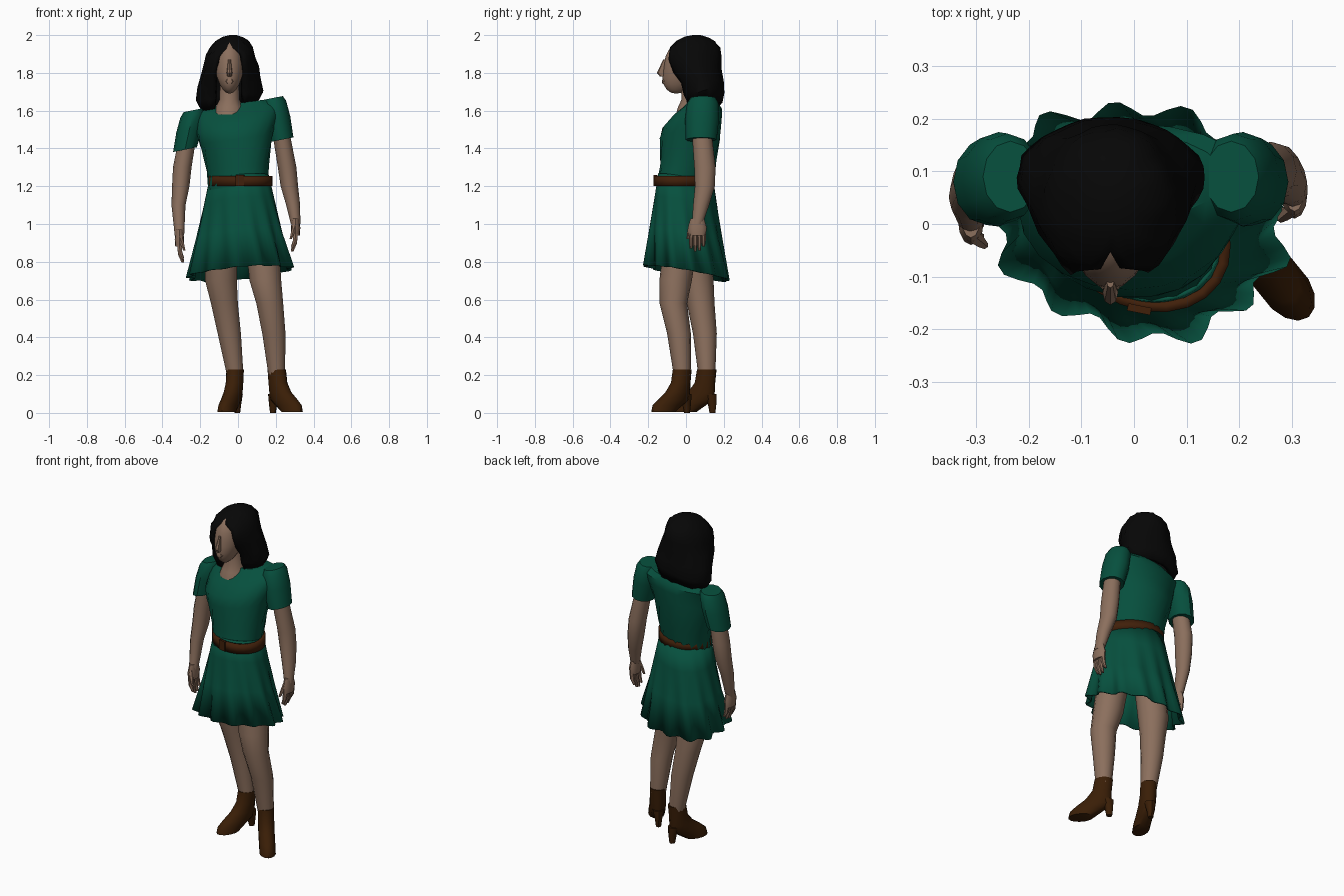
import bpy, bmesh, math, random
from mathutils import Matrix, Vector

random.seed(4)
cube = bpy.data.objects.get("Cube")
if cube:
    bpy.data.objects.remove(cube, do_unlink=True)
parts = []


def material(name, *rgb):
    mat = bpy.data.materials.new(name)
    mat.use_nodes = True
    mat.diffuse_color = (*rgb, 1)
    mat.node_tree.nodes["Principled BSDF"].inputs["Base Color"].default_value = (*rgb, 1)
    return mat


skin = material("skin", 0.26, 0.16, 0.11)
green = material("green cloth", 0.002, 0.08, 0.048)
black = material("black hair", 0.002, 0.002, 0.002)
dark_brown = material("dark brown leather", 0.042, 0.013, 0.002)
belt_brown = material("belt brown", 0.052, 0.014, 0.003)


def finish(name, bm, mat, thickness=0):
    mesh = bpy.data.meshes.new(name)
    bm.to_mesh(mesh)
    bm.free()
    mesh.materials.append(mat)
    part = bpy.data.objects.new(name, mesh)
    bpy.context.collection.objects.link(part)
    if thickness:
        solid = part.modifiers.new("thickness", "SOLIDIFY")
        solid.thickness = thickness
        solid.offset = -1
    parts.append(part)
    return part


def loft(name, rings, mat, sides=12, tilt=(0, 0), capped=True, arc=False, rough=0, thickness=0):
    """Skin elliptical rings: x, y, z, half width, half depth, turn (or front gap), pleat depth."""
    bm = bmesh.new()
    rows = []
    steps = sides - 1 if arc else sides
    for ring in sorted(rings, key=lambda ring: ring[2]):
        x, y, z, width, depth, turn, pleat = (*ring, 0, 0)[:7]
        gap = math.radians(turn) if arc else 0
        spin = Matrix.Rotation(0 if arc else math.radians(turn), 2)
        jitter = rough if gap else 0
        row = []
        for step in range(sides):
            angle = gap + (math.tau - 2 * gap) * step / steps - math.pi / 2
            swell = 1 + pleat * (math.cos(13 * angle) + math.sin(5 * angle + 1) / 2)
            swell += random.uniform(-jitter, jitter)
            offset = spin @ Vector((width * math.cos(angle), depth * math.sin(angle)))
            px, py = x + offset.x * swell, y + offset.y * swell
            pz = z + tilt[0] * px + tilt[1] * py + random.uniform(-jitter, jitter) / 3
            row.append(bm.verts.new((px, py, pz)))
        rows.append(row)
    for low, high in zip(rows, rows[1:]):
        for step in range(steps):
            following = (step + 1) % sides
            bm.faces.new((low[step], low[following], high[following], high[step]))
    if capped:
        bm.faces.new(reversed(rows[0]))
        bm.faces.new(rows[-1])
    bmesh.ops.remove_doubles(bm, verts=bm.verts[:], dist=0.0002)
    return finish(name, bm, mat, thickness)


def limb(name, path, radii, mat, depth=1.1, **options):
    """Skin a path of points with one radius each; depth is the front to back ratio."""
    rings = [(*point, radius, radius * depth) for point, radius in zip(path, radii)]
    return loft(name, rings, mat, **options)


# Dress bodice
loft("dress_bodice", [
    (0, -0.01, 1.2, 0.17, 0.138, -34), (0, 0.01, 1.3, 0.17, 0.143, -25),
    (-0.01, 0.02, 1.45, 0.195, 0.16, -8), (-0.01, 0.03, 1.51, 0.21, 0.155),
    (0, 0.06, 1.57, 0.22, 0.13), (0, 0.085, 1.61, 0.225, 0.105), (0, 0.09, 1.64, 0.17, 0.08)],
    green, sides=20, tilt=(0.13, 0))

# Skirt flares and its pleats deepen towards the hem
skirt = [(0.005, 0.005 * t, 1.24 - t / 2, 0.17 + 0.105 * t, 0.135 + 0.08 * t, 20 * t - 35, 0.07 * t * t)
         for t in (0, 0.25, 0.6, 1)]
loft("pleated_skirt", skirt, green, sides=78, tilt=(0.07, -0.16), capped=False, thickness=0.008)

# Belt and its knot
loft("belt", [(0.012, -0.01, z, 0.183, 0.145, -34) for z in (1.2, 1.255)],
     belt_brown, sides=24, capped=False, thickness=0.02)
bm = bmesh.new()
bmesh.ops.create_cube(bm, size=1)
bmesh.ops.scale(bm, vec=(0.045, 0.014, 0.06), verts=bm.verts[:])
knot = finish("belt_knot", bm, belt_brown)
knot.location = (0.01, -0.162, 1.23)
knot.rotation_euler.z = -0.2

# Short puffed sleeves, one shoulder higher than the other
for side, sign, x, top, length in (("left", 1, 0.185, 1.63, 0.23), ("right", -1, -0.235, 1.65, 0.2)):
    path = [(x + sign * t / 22, 0.09 - t / 100, top - length * t) for t in (0, 0.12, 0.5, 1)]
    limb(f"{side}_sleeve", path, (0.052, 0.064, 0.069, 0.063), green, depth=1.3, tilt=(0.2, 0))

# Bare arms from sleeve to wrist
arm_paths = {
    "left": [(0.23, 0.085, 1.47), (0.26, 0.1, 1.3), (0.272, 0.1, 1.2), (0.292, 0.08, 1.1), (0.305, 0.06, 1)],
    "right": [(-0.265, 0.08, 1.47), (-0.295, 0.08, 1.3), (-0.303, 0.07, 1.2), (-0.315, 0.05, 1.1), (-0.31, 0.01, 0.94)],
}
for side, path in arm_paths.items():
    limb(f"{side}_arm", path, (0.046, 0.049, 0.046, 0.037, 0.025), skin, depth=1.15)

# Hands with fingers curling towards the body
for side, sign in (("left", 1), ("right", -1)):
    x, y, wrist = arm_paths[side][-1]
    knuckle = wrist - 0.06
    limb(f"{side}_palm", [(x, y, wrist + 0.03), (x, y, wrist - 0.02), (x, y, knuckle)],
         (0.018, 0.025, 0.022), skin, depth=2)
    for finger, length in enumerate((0.07, 0.085, 0.08, 0.06)):
        across = y + 0.022 * (finger - 1.5)
        path = [(x - sign * curl, across, knuckle - length * t)
                for t, curl in ((-0.1, 0), (0.5, 0.004), (1, 0.018))]
        limb(f"{side}_finger_{finger + 1}", path, (0.014, 0.013, 0.008), skin, depth=0.9, sides=6)
    path = [(x - sign * 0.026 * t, y - 0.03 - 0.02 * t, wrist - 0.08 * t) for t in (0, 0.5, 1)]
    limb(f"{side}_thumb", path, (0.014, 0.012, 0.007), skin, sides=6)

# Legs from hip to ankle, the left one forward
leg_heights = (0.88, 0.7, 0.58, 0.42, 0.2)
leg_radii = (0.09, 0.086, 0.073, 0.063, 0.045)
left_path = zip((0.13, 0.145, 0.168, 0.19, 0.205), (-0.03, -0.055, -0.067, -0.037, -0.02), leg_heights)
right_path = zip((-0.09, -0.09, -0.072, -0.046, -0.015), (0.04, 0.06, 0.078, 0.1, 0.11), leg_heights)
limb("left_leg", left_path, leg_radii, skin, depth=1, sides=14)
limb("right_leg", right_path, leg_radii, skin, depth=1, sides=14)

# Heeled ankle boots, modelled facing forward and turned outward
boot_slices = [(0, 0.23, 0.053), (0.01, 0.16, 0.056), (0.03, 0.11, 0.075),
               (0.06, 0.07, 0.1), (0.1, 0.04, 0.095), (0.13, 0.005, 0.072)]
for side, ankle, toe in (("left", (0.205, -0.02, 0), (0.13, -0.16)),
                         ("right", (-0.015, 0.11, 0), (-0.07, -0.19))):
    boot = loft(f"{side}_boot", [(0, -forward, z, 0.046, length) for forward, z, length in boot_slices],
                dark_brown, sides=14)
    heel = limb(f"{side}_boot_heel", [(0, 0.018, 0.1), (0, 0.03, 0.05), (0, 0.032, 0)],
                (0.034, 0.022, 0.015), dark_brown, sides=10)
    for part in (boot, heel):
        part.location = ankle
        part.rotation_euler.z = math.atan2(toe[0], -toe[1])

# Neck spreading into the neckline
mid = -0.045
limb("neck", [(mid, 0.03, 1.58), (mid, 0.03, 1.62), (mid, 0.03, 1.66), (mid, 0.02, 1.76)],
     (0.084, 0.072, 0.053, 0.05), skin, depth=1)

# Head narrows and slides forward towards the chin
bm = bmesh.new()
bmesh.ops.create_uvsphere(bm, u_segments=18, v_segments=11, radius=1)
for vert in bm.verts:
    chin = min(vert.co.z, 0)
    vert.co.x *= 0.077 * (1 + chin / 6)
    vert.co.y = 0.104 * vert.co.y + 0.04 * chin
    vert.co.z *= 0.14
finish("head", bm, skin).location = (mid, -0.013, 1.83)

# Face
limb("nose", [(mid, -0.11, 1.87), (mid, -0.13, 1.8), (mid, -0.12, 1.78)],
     (0.007, 0.015, 0.011), skin, depth=1.6, sides=8)
limb("lips", [(mid, -0.115, z) for z in (1.74, 1.755, 1.77)],
     (0.014, 0.022, 0.014), skin, depth=0.6, sides=8)

# Shoulder length hair, open around the face, with a domed crown
hair = [(mid, 0.095, 1.62, 0.15, 0.095, 32), (mid, 0.09, 1.68, 0.177, 0.112, 25),
        (mid, 0.08, 1.74, 0.168, 0.12, 27), (mid, 0.05, 1.81, 0.153, 0.137, 30)]
for rise, gap in ((0, 33), (20, 30), (38, 10), (55, 0), (72, 0), (90, 0)):
    angle = math.radians(rise)
    radius = 0.134 * math.cos(angle)
    hair.append((mid, 0.035, 1.87 + 0.132 * math.sin(angle), radius, radius * 1.15, gap))
loft("hair", hair, black, sides=30, tilt=(0.13, 0.1), capped=False, arc=True, rough=0.025, thickness=0.03)

# Smooth shading with creases kept sharp
bpy.ops.object.select_all(action="DESELECT")
for part in parts:
    part.select_set(True)
bpy.context.view_layer.objects.active = parts[0]
bpy.ops.object.shade_smooth_by_angle(angle=math.radians(38))
